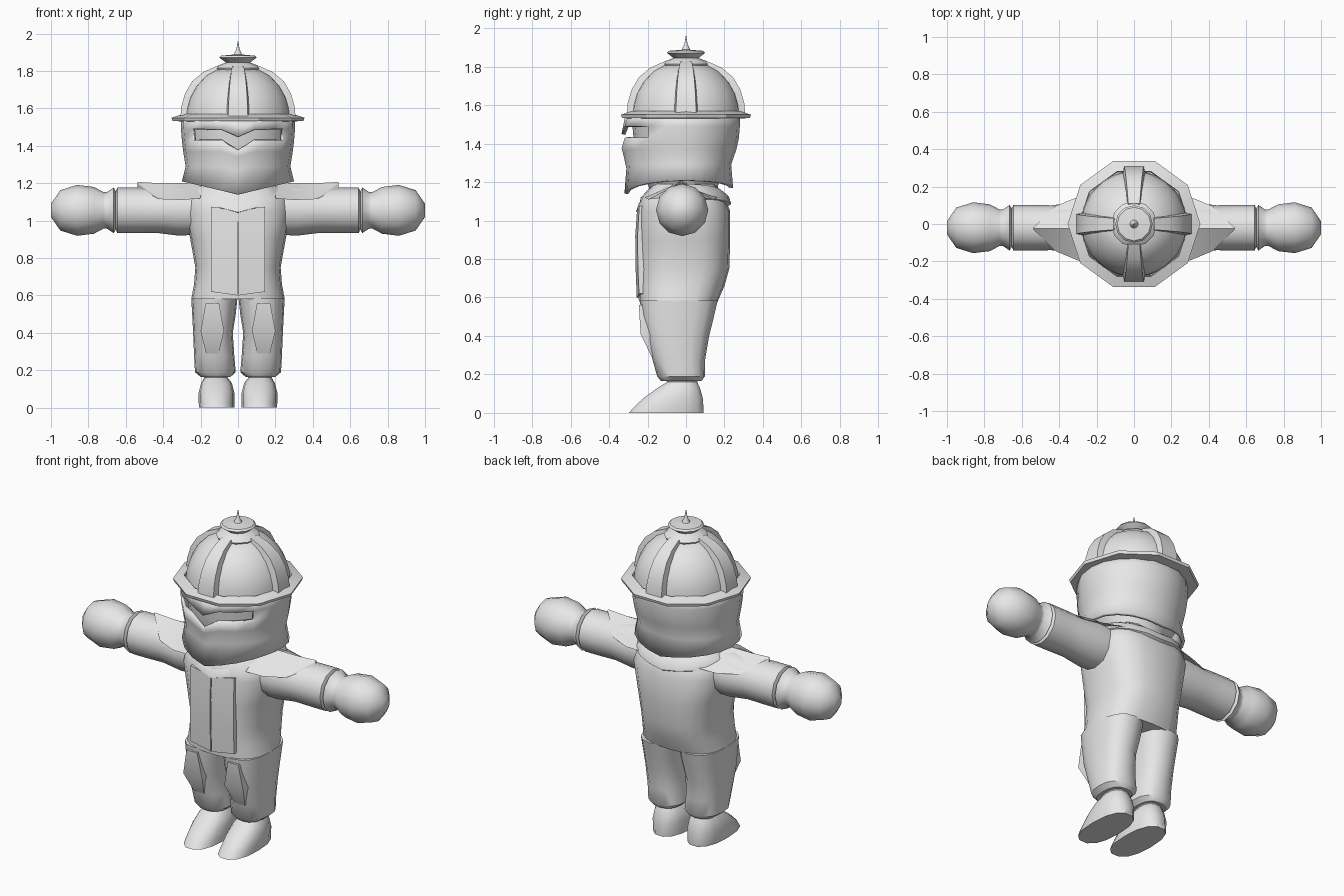
import bpy, bmesh, math
from mathutils import Vector

if "Cube" in bpy.data.objects:
    bpy.data.objects.remove(bpy.data.objects["Cube"])

GREY = bpy.data.materials.new("plain_grey")
GREY.diffuse_color = (0.8, 0.8, 0.8, 1)
GREY.use_nodes = True
GREY.node_tree.nodes["Principled BSDF"].inputs["Base Color"].default_value = GREY.diffuse_color


def finish(name, bm, angle=40):
    bmesh.ops.remove_doubles(bm, verts=bm.verts, dist=0.0005)
    bmesh.ops.recalc_face_normals(bm, faces=bm.faces)
    me = bpy.data.meshes.new(name)
    bm.to_mesh(me)
    bm.free()
    me.materials.append(GREY)
    ob = bpy.data.objects.new(name, me)
    bpy.context.collection.objects.link(ob)
    bpy.ops.object.select_all(action='DESELECT')
    bpy.context.view_layer.objects.active = ob
    ob.select_set(True)
    bpy.ops.object.shade_smooth_by_angle(angle=math.radians(angle))
    return ob


def tube(name, rows, caps=True, loop=False, skip=None, angle=40):
    """Skin a list of closed point rings; loop joins the last ring to the first."""
    bm = bmesh.new()
    vs = [[bm.verts.new(p) for p in r] for r in rows]
    n = len(rows[0])
    for i in range(len(vs) if loop else len(vs) - 1):
        a, b = vs[i], vs[(i + 1) % len(vs)]
        for j in range(n):
            if skip and skip(i, j):
                continue
            k = (j + 1) % n
            bm.faces.new((a[j], a[k], b[k], b[j]))
    if caps:
        bm.faces.new(vs[0])
        bm.faces.new(vs[-1])
    return finish(name, bm, angle)


def oval(u0, u1, v0, v1, n, p=2.0):
    """Superellipse filling the box u0..u1, v0..v1."""
    out = []
    for i in range(n):
        a = math.tau * i / n
        c, s = math.cos(a), math.sin(a)
        out.append(((u0 + u1) / 2 + (u1 - u0) / 2 * math.copysign(abs(c) ** (2 / p), c),
                    (v0 + v1) / 2 + (v1 - v0) / 2 * math.copysign(abs(s) ** (2 / p), s)))
    return out


def upright(name, rows, n=16, p=2.0, side=1, angle=40):
    return tube(name, [[(side * u, v, z) for u, v in oval(*box, n, p)]
                       for z, *box in rows], angle=angle)


def spin(name, profile, n, loop=False, caps=True, angle=40):
    return tube(name, [[(r * math.cos(math.tau * i / n), r * math.sin(math.tau * i / n), z)
                        for i in range(n)] for r, z in profile], caps, loop, angle=angle)


# Jacket body
upright("jacket", [(0.58, -.25, .25, -.245, .165), (0.66, -.235, .235, -.25, .20),
                   (0.75, -.228, .228, -.25, .225), (0.9, -.255, .255, -.252, .23),
                   (1.05, -.285, .285, -.25, .23), (1.12, -.27, .27, -.235, .2),
                   (1.19, -.2, .2, -.17, .15)], 20, 2.7)

# Collar, draped around the neck
collar = []
for k, dz in ((.80, .075), (.98, .045), (1.03, .005), (.92, -.01)):
    ring = []
    for i in range(20):
        a = math.tau * i / 20
        s, c = math.sin(a), math.cos(a)
        low = 1.04 if c > 0 else 1.08
        z = low + (1.115 - low) * abs(s) + dz
        ring.append((.285 * k * s, -(.252 if c > 0 else .228) * k * c, z))
    collar.append(ring)
tube("collar", collar, caps=False, loop=True)

# Inner head seen through the visor slot
upright("head", [(1.08, -.17, .17, -.17, .15), (1.2, -.19, .19, -.2, .17),
                 (1.27, -.25, .25, -.25, .21), (1.4, -.27, .27, -.27, .245),
                 (1.56, -.285, .285, -.285, .265)], 20)

# Face mask: half-width, front, back, height, and drop at the front point
mask = []
N = 20
for w, f, b, z, drop in ((.30, .32, .245, None, 0), (.28, .31, .235, 1.29, .02),
                         (.293, .325, .262, 1.37, .03), (.30, .335, .275, 1.43, .055),
                         (.305, .335, .28, 1.49, .04), (.305, .315, .28, 1.55, 0)):
    ring = []
    for i in range(N):
        a = math.tau * i / N
        s, c = math.sin(a), math.cos(a)
        zz = z if z else (1.14 + .07 * abs(s) if c > 0 else 1.17 + .04 * abs(s))
        ring.append((w * s, -(f if c > 0 else b) * c, zz - (drop if i == 0 else 0)))
    mask.append(ring)
ob = tube("face_mask", mask, caps=False,
          skip=lambda i, j: i == 3 and (j < 3 or j >= N - 3))
mod = ob.modifiers.new("thickness", 'SOLIDIFY')
mod.thickness, mod.offset = .02, -1

# Helmet: dome, brim, ribs, finial
spin("helmet_dome", [(.285, 1.54), (.28, 1.60), (.262, 1.66), (.228, 1.72),
                     (.175, 1.775), (.11, 1.81)], 20)
spin("helmet_brim", [(.295, 1.57), (.355, 1.55), (.35, 1.533), (.29, 1.53)], 10, loop=True, caps=False, angle=30)
for q in range(4):
    a = q * math.pi / 2
    d, t = Vector((math.cos(a), math.sin(a), 0)), Vector((-math.sin(a), math.cos(a), 0))
    rows = []
    for r, z, h in ((.308, 1.55, .062), (.303, 1.61, .06), (.283, 1.68, .056),
                    (.245, 1.745, .05), (.185, 1.795, .043), (.11, 1.828, .036)):
        up = Vector((0, 0, z))
        low = Vector((0, 0, z - .03 * (z - 1.55) / .28))
        rows.append([up + d * r + t * h * .85, up + d * r - t * h * .85,
                     low + d * (r - .04) - t * h, low + d * (r - .04) + t * h])
    tube("helmet_rib", rows)
spin("helmet_finial", [(.11, 1.79), (.122, 1.815), (.105, 1.83), (.065, 1.845), (.1, 1.872),
                       (.09, 1.882), (.022, 1.888), (.009, 1.915), (.001, 1.96)], 12, angle=35)

for s in (1, -1):
    # Front jacket panel
    tube("jacket_panel", [[(s * .003, -y, zi), (s * .145, -y + .012, zo),
                           (s * .145, -y + .05, zo), (s * .003, -y + .05, zi)]
                          for zi, zo, y in ((.6, .62, .256), (.75, .75, .262),
                                            (.92, .92, .264), (1.05, 1.075, .255))], angle=30)
    # Sleeve and glove
    for name, rows in (("sleeve", ((.2, .13), (.32, .135), (.44, .12), (.56, .122),
                                   (.645, .122), (.655, .10))),
                       ("glove", ((.64, .08), (.665, .122), (.70, .098), (.72, .098), (.77, .125),
                                  (.86, .136), (.95, .108), (1.0, .035)))):
        tube(name, [[(s * x, u, v) for u, v in
                     oval(-.02 - r, -.02 + r, 1.055 - r, 1.055 + r, 12)] for x, r in rows], angle=50)
    # Shoulder flap draped over the sleeve
    tube("shoulder_flap", [[(s * x, -.025 - h, ze), (s * x, -.025, zr),
                            (s * x, -.025 + h, ze), (s * x, -.025, zr - .035)]
                           for x, h, zr, ze in ((.2, .19, 1.205, 1.12), (.30, .17, 1.20, 1.11),
                                                (.42, .12, 1.20, 1.115), (.538, .004, 1.207, 1.2))], angle=30)
    # Trouser leg
    upright("trouser_leg", [(.585, .003, .25, -.24, .165), (.5, .012, .245, -.23, .145),
                            (.4, .028, .24, -.212, .12), (.28, .02, .235, -.175, .1),
                            (.19, .012, .23, -.15, .098), (.165, .04, .2, -.13, .08)], 16, 2.5, s)
    # Knee pad
    tube("knee_pad", [[(s * (.137 - h), y, z), (s * (.137 + h), y, z),
                       (s * (.137 + h), y + .05, z), (s * (.137 - h), y + .05, z)]
                      for z, h, y in ((.56, .035, -.245), (.41, .063, -.236), (.29, .034, -.178))], angle=30)
    # Boot
    upright("boot", [(0, .02, .208, -.3, .095), (.025, .02, .21, -.28, .095),
                     (.08, .02, .21, -.22, .09), (.13, .032, .198, -.15, .075),
                     (.16, .055, .18, -.1, .06), (.185, .04, .195, -.11, .07)], 14, 2.4, s)
